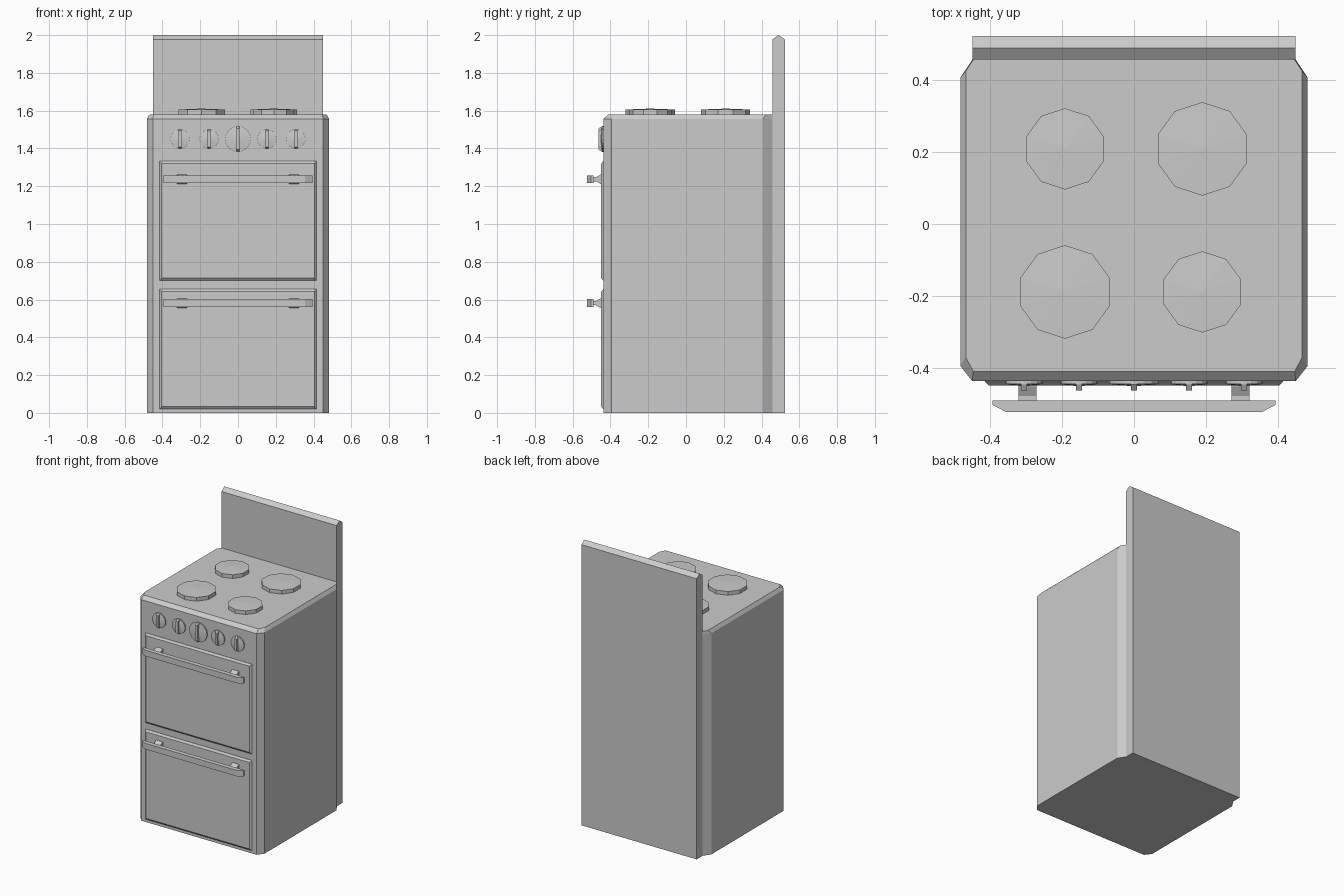
import bpy, bmesh
from math import sin, cos, pi, radians
from mathutils import Matrix, Vector

if "Cube" in bpy.data.objects:
    bpy.data.objects.remove(bpy.data.objects["Cube"])


def make(name, bm):
    bmesh.ops.recalc_face_normals(bm, faces=bm.faces)
    me = bpy.data.meshes.new(name)
    bm.to_mesh(me)
    bm.free()
    ob = bpy.data.objects.new(name, me)
    bpy.context.collection.objects.link(ob)
    return ob


def loft(name, rings):
    """Skin equal-length rings and cap both ends."""
    bm = bmesh.new()
    vs = [[bm.verts.new(p) for p in r] for r in rings]
    n = len(rings[0])
    for a, b in zip(vs, vs[1:]):
        for i in range(n):
            j = (i + 1) % n
            bm.faces.new((a[i], a[j], b[j], b[i]))
    bm.faces.new(vs[0])
    bm.faces.new(vs[-1])
    return make(name, bm)


def box_bm(bm, lo, hi):
    lo, hi = Vector(lo), Vector(hi)
    m = Matrix.Translation((lo + hi) / 2) @ Matrix.Diagonal((*(hi - lo), 1))
    bmesh.ops.create_cube(bm, size=1, matrix=m)


def domed_disc(name, r, sides, rim, dome, matrix):
    """Short cylinder whose cap rises slightly to the centre."""
    bm = bmesh.new()
    ang = [pi / 2 + 2 * pi * i / sides for i in range(sides)]
    lo = [bm.verts.new((r * cos(a), r * sin(a), 0)) for a in ang]
    hi = [bm.verts.new((r * cos(a), r * sin(a), rim)) for a in ang]
    tip = bm.verts.new((0, 0, dome))
    for i in range(sides):
        j = (i + 1) % sides
        bm.faces.new((lo[i], lo[j], hi[j], hi[i]))
        bm.faces.new((hi[i], hi[j], tip))
    bm.faces.new(lo)
    bm.transform(matrix)
    return make(name, bm)


# Body: octagonal footprint, bevelled along the front and side top edges
def footprint(x, xc, yf, yfc, yb, ybc, z):
    half = [(xc, yf), (x, yfc), (x, ybc), (xc, yb)]
    return [(a, b, z) for a, b in half] + [(-a, b, z) for a, b in half[::-1]]


loft("body", [
    footprint(0.483, 0.45, -0.437, -0.395, 0.457, 0.408, 0),
    footprint(0.483, 0.45, -0.437, -0.395, 0.457, 0.408, 1.557),
    footprint(0.468, 0.447, -0.411, -0.37, 0.457, 0.425, 1.58)])

# Tall back panel with a ridged top
prof = [(0.457, 0), (0.523, 0), (0.523, 1.977), (0.49, 2.0), (0.457, 1.977)]
loft("back_panel", [[(x, y, z) for y, z in prof] for x in (-0.449, 0.449)])

# Hotplates
for name, x, y, r in (("back_left", -0.192, 0.209, 0.113), ("back_right", 0.19, 0.209, 0.13),
                      ("front_left", -0.192, -0.189, 0.13), ("front_right", 0.19, -0.189, 0.113)):
    domed_disc("hotplate_" + name, r, 10, 0.029, 0.034, Matrix.Translation((x, y, 1.577)))

# Control knobs with finger grips
for i in range(5):
    x, r = (i - 2) * 0.153, 0.069 if i == 2 else 0.052
    m = Matrix.Translation((x, -0.436, 1.45)) @ Matrix.Rotation(radians(90), 4, 'X')
    domed_disc("knob_%d" % (i + 1), r, 16, 0.009, 0.016, m)
    grip = [(-0.436, 0.97), (-0.447, 0.97), (-0.463, 0.8)]
    pts = [(y, 1.45 + r * k) for y, k in grip] + [(y, 1.45 - r * k) for y, k in grip[::-1]]
    loft("knob_grip_%d" % (i + 1), [[(x + s, y, z) for y, z in pts] for s in (-0.008, 0.008)])


def rect(x, z0, z1, y):
    return [(-x, y, z0), (x, y, z0), (x, y, z1), (-x, y, z1)]


# Doors with bevelled borders, each with a bar handle on two flared mounts
for name, z0, z1, zh in (("upper", 0.70, 1.333, 1.237), ("lower", 0.02, 0.655, 0.581)):
    loft(name + "_door", [rect(0.415, z0, z1, -0.43), rect(0.415, z0, z1, -0.438),
                          rect(0.404, z0 + 0.013, z1 - 0.013, -0.449)])
    half = [(0.394, -0.491), (0.394, -0.503), (0.356, -0.523)]
    plan = half + [(-x, y) for x, y in half[::-1]]
    loft(name + "_handle", [[(x, y, zh + s) for x, y in plan] for s in (-0.021, 0.021)])
    for side, s in (("left", -1), ("right", 1)):
        prof = [(-0.44, 0.027), (-0.452, 0.025), (-0.478, 0.011), (-0.495, 0.011)]
        pts = [(y, zh + h) for y, h in prof] + [(y, zh - h) for y, h in prof[::-1]]
        loft("%s_handle_mount_%s" % (name, side),
             [[(s * x, y, z) for y, z in pts] for x in (0.271, 0.322)])
